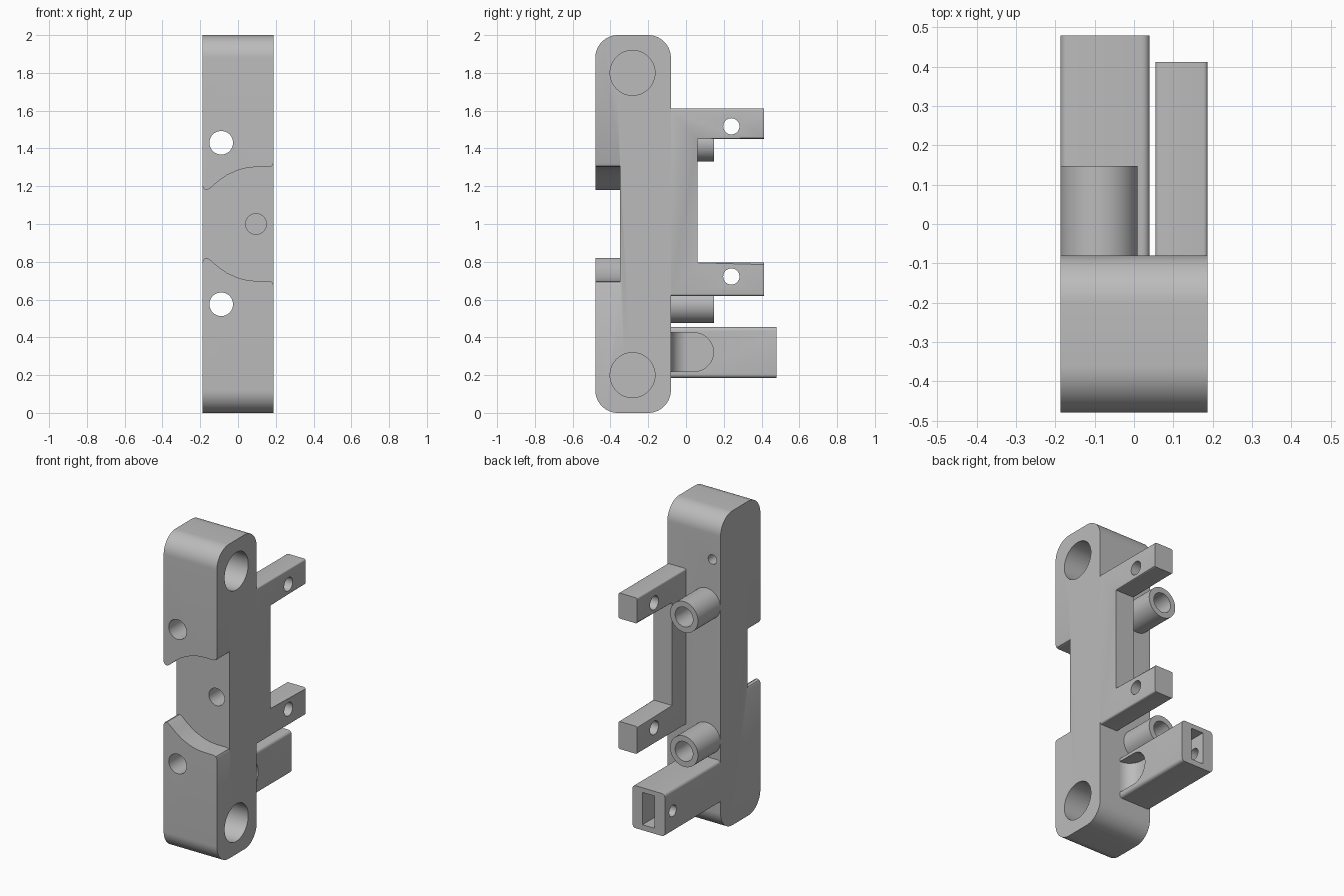
import bpy, bmesh, math
from mathutils import Vector

old = bpy.data.objects.get("Cube")
if old:
    bpy.data.objects.remove(old, do_unlink=True)

grey = bpy.data.materials.new("plain_grey")
grey.use_nodes = True
grey.diffuse_color = (0.5, 0.5, 0.5, 1)
grey.node_tree.nodes["Principled BSDF"].inputs["Base Color"].default_value = (0.5, 0.5, 0.5, 1)

W = 0.187       # half width of the body
BACK = -0.08    # back face of the body


def place(axis, a, b, c):
    """Profile point (a, b) at distance c along the extrusion axis."""
    return {"x": (c, a, b), "y": (a, c, b), "z": (a, b, c)}[axis]


def prism(name, pts, axis, lo, hi, bevel=0, bevel_axis=None, min_len=0.0, segs=8):
    """Extrude a profile, optionally rounding long edges that run along one axis."""
    bm = bmesh.new()
    ends = [[bm.verts.new(place(axis, a, b, c)) for a, b in pts] for c in (lo, hi)]
    n = len(pts)
    bm.faces.new(ends[0])
    bm.faces.new(ends[1][::-1])
    for i in range(n):
        j = (i + 1) % n
        bm.faces.new((ends[0][j], ends[0][i], ends[1][i], ends[1][j]))
    bmesh.ops.recalc_face_normals(bm, faces=bm.faces)
    if bevel:
        k = "xyz".index(bevel_axis or axis)
        edges = [e for e in bm.edges if e.calc_length() > min_len
                 and abs((e.verts[0].co - e.verts[1].co).normalized()[k]) > 0.99]
        bmesh.ops.bevel(bm, geom=edges, offset=bevel, segments=segs, profile=0.5, affect="EDGES")
    mesh = bpy.data.meshes.new(name)
    bm.to_mesh(mesh)
    bm.free()
    mesh.materials.append(grey)
    ob = bpy.data.objects.new(name, mesh)
    bpy.context.collection.objects.link(ob)
    return ob


def rect(a0, a1, b0, b1):
    return [(a0, b0), (a1, b0), (a1, b1), (a0, b1)]


def arc(a, b, r, start=0, end=360, n=48):
    steps = n if end - start == 360 else n + 1
    angles = [math.radians(start + (end - start) * i / n) for i in range(steps)]
    return [(a + r * math.cos(t), b + r * math.sin(t)) for t in angles]


def cut(ob, pts, axis, lo, hi):
    """Subtract an extruded profile from a part."""
    cutter = prism("cutter", pts, axis, lo, hi)
    cutter.hide_render = True
    mod = ob.modifiers.new("cut", "BOOLEAN")
    mod.operation, mod.solver, mod.object = "DIFFERENCE", "EXACT", cutter
    bpy.context.view_layer.objects.active = ob
    bpy.ops.object.modifier_apply(modifier=mod.name)
    bpy.data.objects.remove(cutter, do_unlink=True)


# Main upright block with rounded ends
body = prism("body", rect(-0.48, BACK, 0, 2), "x", -W, W, bevel=0.12, segs=14)

# Wavy front notch, symmetric above and below the middle
wave = [(-0.2, 0.21), (-W, 0.198), (-0.18, 0.185), (-0.165, 0.18), (-0.15, 0.187),
        (-0.11, 0.222), (-0.06, 0.258), (0, 0.285), (0.05, 0.298), (0.1, 0.302),
        (0.165, 0.302), (0.18, 0.307), (W, 0.322), (0.2, 0.33)]
notch = [(x, 1 + z) for x, z in wave] + [(x, 1 - z) for x, z in reversed(wave)]
cut(body, notch, "y", -0.6, -0.35)

# Blind bores: pivots in the side, one in the notch, a small one at the back
for z in (0.2, 1.8):
    cut(body, arc(-0.283, z, 0.119), "x", -0.12, 0.3)
cut(body, arc(0.095, 1.0, 0.055), "y", -0.45, -0.15)
cut(body, arc(-0.13, 1.72, 0.03, n=24), "y", -0.16, 0)

# Bosses on the back, bored through the body
for label, z in (("lower", 0.575), ("upper", 1.43)):
    bore = arc(-0.089, z, 0.0625)
    boss = prism(label + "_boss", arc(-0.089, z, 0.098), "y", BACK, 0.147)
    cut(boss, bore, "y", -0.6, 0.3)
    cut(body, bore, "y", -0.6, 0.3)

# Bracket: a wall with two arms
outline = [(BACK, 0.62), (0.412, 0.62), (0.412, 0.795), (0.06, 0.795),
           (0.06, 1.45), (0.412, 1.45), (0.412, 1.612), (BACK, 1.612)]
bracket = prism("bracket", outline, "x", 0.055, W,
                bevel=0.01, bevel_axis="y", min_len=0.3, segs=4)
for z in (0.722, 1.517):
    cut(bracket, arc(0.24, z, 0.043, n=32), "x", 0, 0.3)

# Hollow socket low on the back
socket = prism("socket", rect(-W, 0.04, 0.185, 0.455), "y", BACK, 0.48, bevel=0.02, segs=5)
cut(socket, rect(-0.116, -0.03, 0.22, 0.425), "y", 0.17, 0.6)
cut(socket, arc(0.4, 0.32, 0.036, n=24), "x", -0.3, -0.08)

# Round-ended side pocket with a curved fillet against the body
cut(socket, [(-0.2, 0.22)] + arc(0.043, 0.322, 0.102, -90, 90) + [(-0.2, 0.425)], "x", -0.05, 0.1)
prism("pocket_fillet", [(-0.05, BACK)] + arc(0.04, 0.01, 0.09, 180, 270, 12),
      "z", 0.22, 0.425)

# Smooth the round surfaces and keep the edges crisp
for ob in bpy.data.objects:
    ob.select_set(ob.type == "MESH" and grey.name in ob.data.materials)
bpy.context.view_layer.objects.active = body
bpy.ops.object.shade_smooth_by_angle(angle=math.radians(30))
